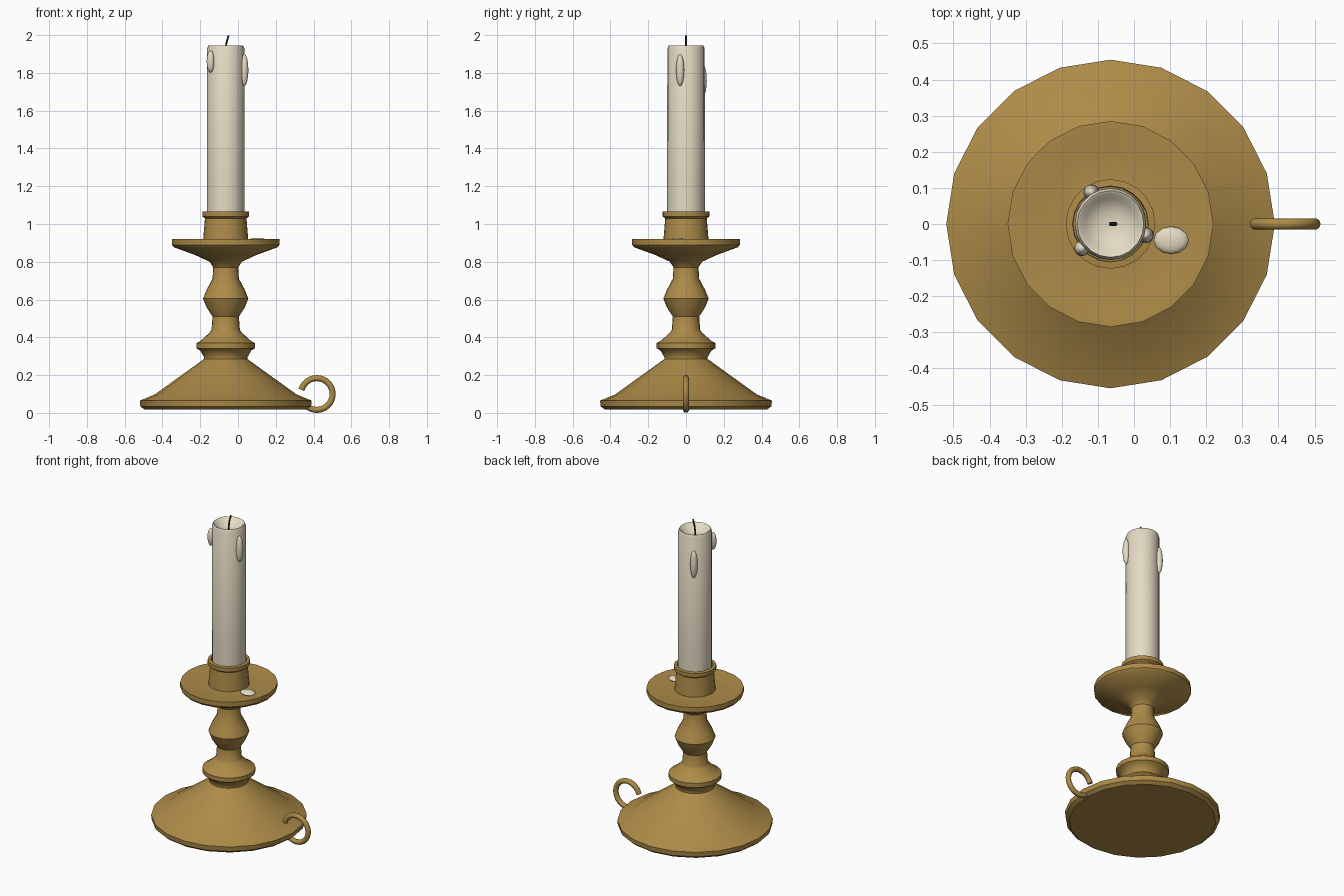
import bpy, bmesh
from math import sin, cos, pi, radians

if "Cube" in bpy.data.objects:
    bpy.data.objects.remove(bpy.data.objects["Cube"])

CX = -0.065  # axis of the candlestick
SIDES = 20


def material(name, rgb):
    m = bpy.data.materials.new(name)
    m.diffuse_color = (*rgb, 1)
    m.use_nodes = True
    m.node_tree.nodes["Principled BSDF"].inputs["Base Color"].default_value = m.diffuse_color
    return m


brass = material("brass", (0.42, 0.26, 0.065))
wax = material("wax", (0.78, 0.71, 0.55))
char = material("char", (0.02, 0.02, 0.02))


def finish(name, bm, mat, angle=35):
    bmesh.ops.recalc_face_normals(bm, faces=bm.faces)
    me = bpy.data.meshes.new(name)
    bm.to_mesh(me)
    bm.free()
    ob = bpy.data.objects.new(name, me)
    bpy.context.collection.objects.link(ob)
    me.materials.append(mat)
    bpy.ops.object.select_all(action='DESELECT')
    ob.select_set(True)
    bpy.context.view_layer.objects.active = ob
    bpy.ops.object.shade_smooth_by_angle(angle=radians(angle))
    return ob


def bridge(bm, a, b):
    n = max(len(a), len(b))
    for i in range(n):
        j = (i + 1) % n
        quad = [a[i % len(a)], a[j % len(a)], b[j % len(b)], b[i % len(b)]]
        bm.faces.new(list(dict.fromkeys(quad)))


def lathe(name, profile, mat):
    """Turn a (radius, z) profile around the candlestick axis."""
    bm = bmesh.new()
    rings = []
    for r, z in profile:
        n = SIDES if r > 0 else 1
        rings.append([bm.verts.new((CX + r * cos(2 * pi * i / n), r * sin(2 * pi * i / n), z))
                      for i in range(n)])
    for a, b in zip(rings, rings[1:]):
        bridge(bm, a, b)
    return finish(name, bm, mat)


def tube(name, path, radius, mat, n=10):
    """Round rod along a path of (x, z) points in the y = 0 plane."""
    bm = bmesh.new()
    rings = []
    for k, (x, z) in enumerate(path):
        x0, z0 = path[max(k - 1, 0)]
        x1, z1 = path[min(k + 1, len(path) - 1)]
        d = ((x1 - x0) ** 2 + (z1 - z0) ** 2) ** 0.5
        nx, nz = -(z1 - z0) / d, (x1 - x0) / d
        rings.append([bm.verts.new((x + nx * radius * cos(t), radius * sin(t), z + nz * radius * cos(t)))
                      for t in (2 * pi * i / n for i in range(n))])
    for a, b in zip(rings, rings[1:]):
        bridge(bm, a, b)
    bm.faces.new(rings[0])
    bm.faces.new(rings[-1])
    return finish(name, bm, mat, 50)


def blob(name, loc, size, mat):
    bm = bmesh.new()
    bmesh.ops.create_uvsphere(bm, u_segments=12, v_segments=8, radius=1)
    bmesh.ops.scale(bm, vec=size, verts=bm.verts)
    bmesh.ops.translate(bm, vec=loc, verts=bm.verts)
    return finish(name, bm, mat, 60)


# Turned brass body: foot, stem, drip tray and candle cup
lathe("candlestick", [
    (0, 0.018), (0.43, 0.018), (0.452, 0.035), (0.455, 0.065), (0.375, 0.098),
    (0.24, 0.195), (0.115, 0.285), (0.115, 0.295), (0.135, 0.33), (0.155, 0.342),
    (0.155, 0.37), (0.135, 0.38), (0.085, 0.425), (0.075, 0.44), (0.07, 0.51),
    (0.102, 0.56), (0.12, 0.605), (0.102, 0.65), (0.07, 0.71), (0.066, 0.77),
    (0.085, 0.80), (0.16, 0.835), (0.275, 0.877), (0.285, 0.89), (0.285, 0.92),
    (0.27, 0.92), (0.20, 0.907), (0.12, 0.91), (0.11, 1.03), (0.124, 1.04),
    (0.124, 1.065), (0.105, 1.067), (0.103, 0.95), (0, 0.95)], brass)

# Finger ring at the edge of the foot
angles = [radians(165 - 300 * i / 24) for i in range(25)]
tube("handle", [(0.417 + 0.084 * cos(a), 0.1 + 0.084 * sin(a)) for a in angles], 0.016, brass)

# Candle with hollowed, melted top
lathe("candle", [(0, 0.952), (0.1, 0.952), (0.1, 1.2), (0.099, 1.93), (0.092, 1.945),
                 (0.085, 1.942), (0.07, 1.918), (0.035, 1.903), (0, 1.9)], wax)

# Wick
tube("wick", [(CX, 1.89), (CX, 1.93), (CX + 0.004, 1.96), (CX + 0.015, 1.998)], 0.005, char, 8)

# Wax drips and the puddle on the tray
for i, (x, y, z, w, h) in enumerate([(-0.145, -0.068, 1.86, 0.021, 0.058),
                                     (0.033, -0.031, 1.815, 0.022, 0.085),
                                     (-0.118, 0.088, 1.76, 0.022, 0.088)]):
    blob(f"wax_drip_{i + 1}", (x, y, z), (w, w, h), wax)
blob("wax_puddle", (0.103, -0.045, 0.913), (0.048, 0.038, 0.014), wax)
